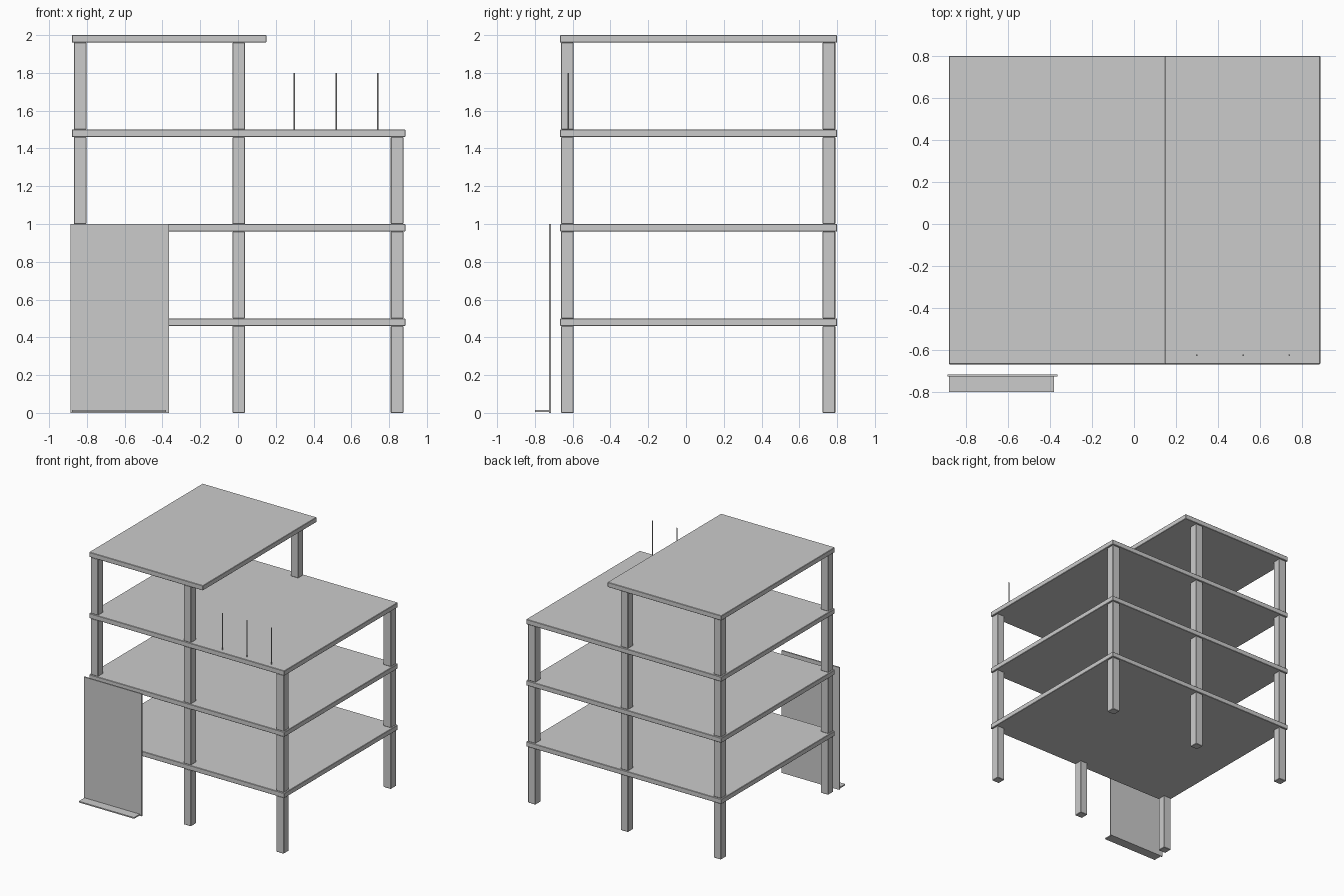
import bpy

if "Cube" in bpy.data.objects:
    bpy.data.objects.remove(bpy.data.objects["Cube"])


def box(name, x, y, z, bevel=0.0):
    """Box from (min, max) ranges with an optional small edge chamfer."""
    bpy.ops.mesh.primitive_cube_add(
        size=1, location=[(a + b) / 2 for a, b in (x, y, z)])
    ob = bpy.context.object
    ob.name = name
    ob.scale = [b - a for a, b in (x, y, z)]
    bpy.ops.object.transform_apply(location=False, rotation=False, scale=True)
    if bevel:
        mod = ob.modifiers.new("edge_chamfer", 'BEVEL')
        mod.width = bevel
        mod.segments = 1
    return ob


STOREY = 0.5
SLAB = 0.04
COL = 0.0335                       # half width of a column
COL_Y = {"front": -0.628, "back": 0.757}
COL_X = {"left": -0.836, "middle": 0.004, "right": 0.842}

for level in range(4):
    top = (level + 1) * STOREY
    # Floor slabs, with a shorter roof slab on top
    roof = level == 3
    box("roof_slab" if roof else f"floor_slab_{level + 1}",
        (-0.88, 0.15 if roof else 0.886), (-0.667, 0.80),
        (top - SLAB, top), 0.003)

    # Columns of this storey; the top storey has no right-hand pair
    for side, cx in COL_X.items():
        if roof and side == "right":
            continue
        for row, cy in COL_Y.items():
            box(f"column_{row}_{side}_{level + 1}",
                (cx - COL, cx + COL), (cy - COL, cy + COL),
                (level * STOREY, top - SLAB), 0.003)

# Thin upright panel in front of the left bay, with a foot plate
box("front_panel", (-0.886, -0.365), (-0.726, -0.715), (0, 1.0))
box("panel_foot", (-0.88, -0.38), (-0.80, -0.724), (0.004, 0.014))

# Thin rods standing on the open terrace
for i, x in enumerate((0.298, 0.52, 0.739)):
    bpy.ops.mesh.primitive_cylinder_add(
        vertices=12, radius=0.004, depth=0.3, location=(x, -0.624, 1.65))
    bpy.context.object.name = f"terrace_rod_{i + 1}"
    bpy.ops.object.shade_smooth_by_angle()
